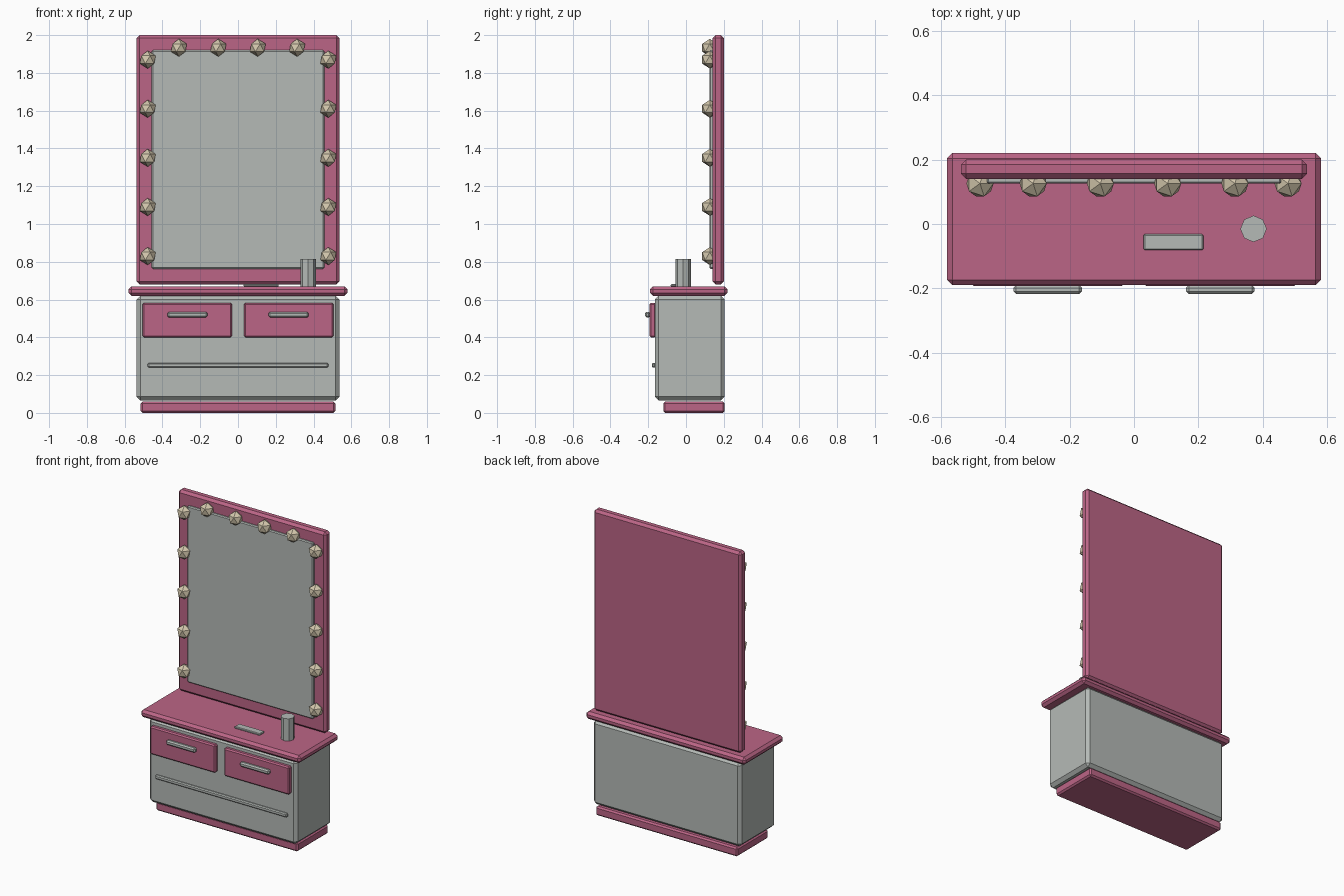
import bpy

cube = bpy.data.objects.get("Cube")
if cube:
    bpy.data.objects.remove(cube, do_unlink=True)


def material(name, colour):
    mat = bpy.data.materials.new(name)
    mat.use_nodes = True
    mat.diffuse_color = (*colour, 1)
    mat.node_tree.nodes["Principled BSDF"].inputs["Base Color"].default_value = (*colour, 1)
    return mat


PINK = material("rose pink", (0.50, 0.13, 0.24))
GREY = material("silver grey", (0.46, 0.49, 0.47))
CREAM = material("warm cream", (0.66, 0.58, 0.42))


def finish(name, mat, bevel=0):
    obj = bpy.context.object
    obj.name = name
    obj.data.materials.append(mat)
    if bevel:
        mod = obj.modifiers.new("chamfer", "BEVEL")
        mod.width = bevel
        mod.segments = 1
    return obj


def box(name, mat, x, y, z, bevel):
    """Chamfered box from (min, max) ranges on each axis."""
    ranges = (x, y, z)
    bpy.ops.mesh.primitive_cube_add(size=1, location=[(a + b) / 2 for a, b in ranges])
    bpy.context.object.scale = [b - a for a, b in ranges]
    bpy.ops.object.transform_apply(location=False, rotation=False, scale=True)
    return finish(name, mat, bevel)


# Cabinet, plinth and counter
box("plinth", PINK, (-0.515, 0.515), (-0.12, 0.205), (0, 0.06), 0.01)
box("cabinet", GREY, (-0.537, 0.537), (-0.165, 0.205), (0.066, 0.62), 0.02)
box("countertop", PINK, (-0.58, 0.58), (-0.19, 0.22), (0.62, 0.67), 0.016)

# Drawers with handles, and the long lower pull
for side, sx in (("left", 1), ("right", -1)):
    cx = sx * 0.268
    box(side + "_drawer", PINK, (cx - 0.237, cx + 0.237), (-0.193, -0.16), (0.4, 0.583), 0.008)
    box(side + "_drawer_handle", GREY, (cx - 0.106, cx + 0.106), (-0.217, -0.19), (0.505, 0.535), 0.008)
box("lower_pull", GREY, (-0.478, 0.478), (-0.18, -0.16), (0.239, 0.265), 0.006)

# Mirror
box("mirror_frame", PINK, (-0.537, 0.537), (0.14, 0.2), (0.68, 2), 0.016)
box("mirror_glass", GREY, (-0.457, 0.457), (0.125, 0.145), (0.763, 1.92), 0.006)

# Bulbs up both sides and across the top of the frame
spots = [(sx * 0.478, 0.83 + 0.26 * i) for sx in (-1, 1) for i in range(5)]
spots += [(-0.313 + 0.2087 * i, 1.933) for i in range(4)]
for i, (x, z) in enumerate(spots):
    bpy.ops.mesh.primitive_ico_sphere_add(subdivisions=1, radius=0.047, location=(x, 0.126, z))
    finish(f"bulb_{i + 1}", CREAM)

# Items on the counter
box("tray", GREY, (0.03, 0.215), (-0.081, -0.031), (0.668, 0.682), 0.004)
bpy.ops.mesh.primitive_cylinder_add(vertices=8, radius=0.041, depth=0.147, location=(0.371, -0.015, 0.7425))
finish("cup", GREY)
